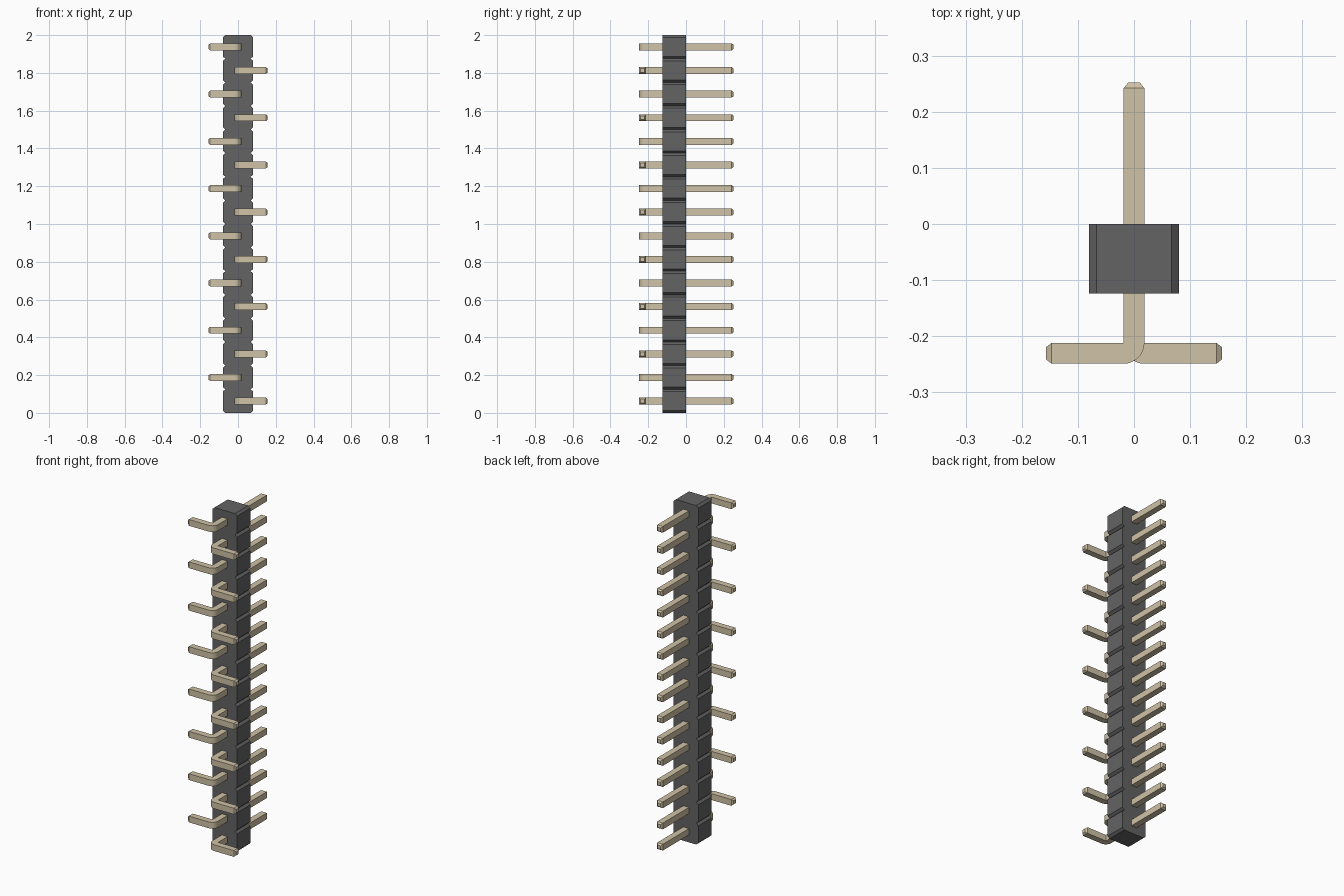
import bpy, bmesh, math
from mathutils import Vector

if "Cube" in bpy.data.objects:
    bpy.data.objects.remove(bpy.data.objects["Cube"])

N, PITCH = 16, 0.125
H = 0.0185            # half thickness of a pin
Y_BACK, Y_FRONT = 0.252, -0.249
TAIL, TIP, TIP_SCALE = 0.157, 0.01, 0.57


def material(name, rgb):
    m = bpy.data.materials.new(name)
    m.diffuse_color = (*rgb, 1)
    m.use_nodes = True
    m.node_tree.nodes["Principled BSDF"].inputs["Base Color"].default_value = m.diffuse_color
    return m


def add_object(name, bm, mat):
    bmesh.ops.recalc_face_normals(bm, faces=bm.faces)
    me = bpy.data.meshes.new(name)
    bm.to_mesh(me)
    bm.free()
    me.materials.append(mat)
    ob = bpy.data.objects.new(name, me)
    bpy.context.collection.objects.link(ob)
    return ob


def prism(points, offset):
    """Extrude a closed outline along offset."""
    bm = bmesh.new()
    face = bm.faces.new([bm.verts.new(p) for p in points])
    ext = bmesh.ops.extrude_face_region(bm, geom=[face], use_keep_orig=True)
    verts = [g for g in ext["geom"] if isinstance(g, bmesh.types.BMVert)]
    bmesh.ops.translate(bm, verts=verts, vec=offset)
    return bm


def taper(bm, direction):
    """Extrude and shrink the end face pointing along direction."""
    d = Vector(direction)
    bm.normal_update()
    face = max(bm.faces, key=lambda f: f.calc_center_median().dot(d))
    c = face.calc_center_median()
    new = bmesh.ops.extrude_discrete_faces(bm, faces=[face])["faces"][0]
    for v in new.verts:
        v.co = c + (v.co - c) * TIP_SCALE + d * TIP


black = material("black_plastic", (0.125, 0.125, 0.125))
gold = material("pale_gold", (0.63, 0.54, 0.38))

# Housing: one outline with a chamfered notch between every position
CX, CZ = 0.013, 0.012
right = []
for i in range(N):
    z0, z1 = i * PITCH, (i + 1) * PITCH
    if i == 0:
        right.append((0.08 - CX, z0))
    right += [(0.08, z0 + CZ), (0.08, z1 - CZ), (0.08 - CX, z1)]
outline = right + [(-x, z) for x, z in reversed(right)]
add_object("housing", prism([(x, -0.124, z) for x, z in outline], (0, 0.124, 0)), black)

# Pins: straight at the back, bent alternately right and left at the front
for i in range(N):
    side = 1 if i % 2 == 0 else -1
    z = (i + 0.5) * PITCH
    R = 2 * H
    arc = [(-H + R - R * math.cos(a), Y_FRONT + R - R * math.sin(a))
           for a in (k * math.pi / 16 for k in range(9))]
    pts = [(H, Y_FRONT + R), (H, Y_BACK - TIP), (-H, Y_BACK - TIP)] + arc
    pts += [(TAIL - TIP, Y_FRONT), (TAIL - TIP, Y_FRONT + R)]
    bm = prism([(side * x, y, z - H) for x, y in pts], (0, 0, 2 * H))
    # pick end faces
    bmesh.ops.recalc_face_normals(bm, faces=bm.faces)
    taper(bm, (0, 1, 0))
    taper(bm, (side, 0, 0))
    pin = add_object(f"pin_{i + 1}", bm, gold)
    bpy.ops.object.select_all(action='DESELECT')
    bpy.context.view_layer.objects.active = pin
    pin.select_set(True)
    bpy.ops.object.shade_smooth_by_angle(angle=math.radians(25))
